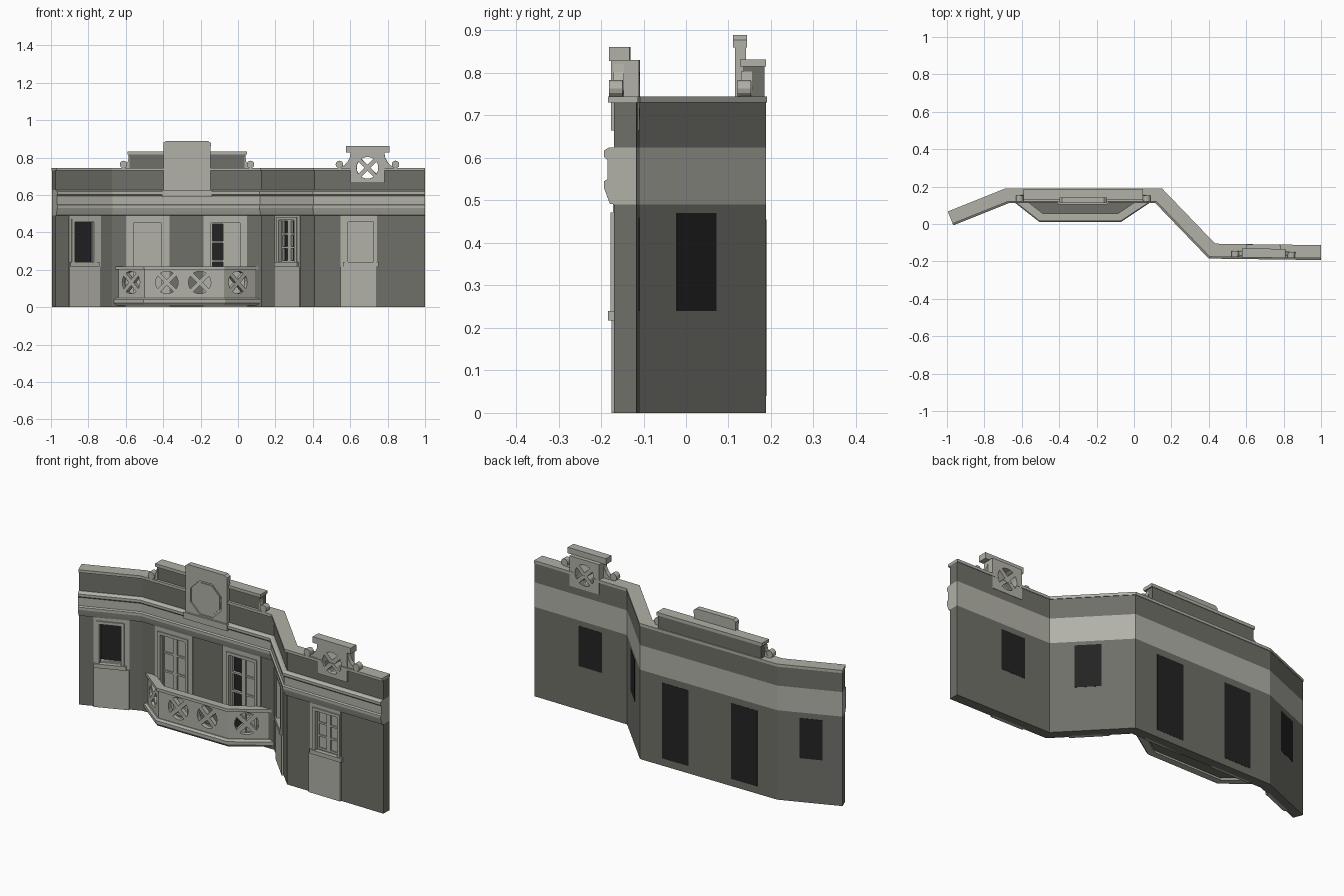
import bpy, bmesh, math
from mathutils import Vector

cube = bpy.data.objects.get("Cube")
if cube:
    bpy.data.objects.remove(cube)


def material(name, color):
    m = bpy.data.materials.new(name)
    m.use_nodes = True
    m.diffuse_color = (*color, 1)
    m.node_tree.nodes["Principled BSDF"].inputs["Base Color"].default_value = (*color, 1)
    return m


LIGHT = material("pale stone", (0.44, 0.44, 0.39))
DARK = material("dark plaster", (0.16, 0.16, 0.14))
GLASS = material("black glass", (0.017, 0.017, 0.017))


def finish(name, bm, mat):
    bmesh.ops.recalc_face_normals(bm, faces=bm.faces)
    me = bpy.data.meshes.new(name)
    bm.to_mesh(me)
    bm.free()
    me.materials.append(mat)
    ob = bpy.data.objects.new(name, me)
    bpy.context.collection.objects.link(ob)
    return ob


def loft(bm, rings):
    """Skin closed rings of points and cap both ends."""
    vs = [[bm.verts.new(p) for p in r] for r in rings]
    n = len(vs[0])
    for a, b in zip(vs, vs[1:]):
        for i in range(n):
            bm.faces.new((a[i], a[(i + 1) % n], b[(i + 1) % n], b[i]))
    bm.faces.new(vs[0])
    bm.faces.new(vs[-1])


class Path:
    """Plan line running left to right; depth is measured inward from it."""

    def __init__(self, pts):
        self.p = [Vector(q) for q in pts]
        self.dir = [(b - a).normalized() for a, b in zip(self.p, self.p[1:])]
        self.nor = [Vector((-d.y, d.x)) for d in self.dir]

    def offset(self, i, d):
        a, b = self.nor[max(i - 1, 0)], self.nor[min(i, len(self.nor) - 1)]
        return self.p[i] + (a + b) * d / (1 + a.dot(b))

    def sweep(self, name, profile, mat):
        bm = bmesh.new()
        loft(bm, [[(*self.offset(i, d), z) for d, z in profile] for i in range(len(self.p))])
        return finish(name, bm, mat)

    def strip(self, name, d0, d1, z0, z1, mat):
        return self.sweep(name, [(d0, z0), (d1, z0), (d1, z1), (d0, z1)], mat)

    def prism(self, name, s, cx, polys, d0, d1, mat):
        """Extrude (along, height) outlines through segment s, from world x = cx."""
        bm = bmesh.new()
        u0 = (cx - self.p[s].x) / self.dir[s].x
        for poly in polys:
            loft(bm, [[(*(self.p[s] + self.dir[s] * (u0 + u) + self.nor[s] * d), z)
                       for u, z in poly] for d in (d0, d1)])
        return finish(name, bm, mat)

    def box(self, name, s, x0, x1, d0, d1, z0, z1, mat):
        w = (x1 - x0) / self.dir[s].x
        return self.prism(name, s, x0, [[(0, z0), (w, z0), (w, z1), (0, z1)]], d0, d1, mat)


def cut(cutter, *targets):
    for t in targets:
        mod = t.modifiers.new("cut", "BOOLEAN")
        mod.operation, mod.solver, mod.object = "DIFFERENCE", "EXACT", cutter
        bpy.context.view_layer.objects.active = t
        bpy.ops.object.modifier_apply(modifier=mod.name)
    bpy.data.objects.remove(cutter)


def circle(r, z, n=16, u=0, turn=0.0):
    return [(u + r * math.cos(turn + 2 * math.pi * k / n),
             z + r * math.sin(turn + 2 * math.pi * k / n)) for k in range(n)]


def rosette(r, z):
    """Four wedge openings that leave a diagonal cross."""
    polys = []
    for k in range(4):
        a = k * math.pi / 2
        poly = [(0.016 * math.cos(a), z + 0.016 * math.sin(a))]
        for t in (-0.6, -0.3, 0, 0.3, 0.6):
            poly.append((r * math.cos(a + t), z + r * math.sin(a + t)))
        polys.append(poly)
    return polys


# Main folded wall: plaster, frieze, attic and coping
wall = Path([(-0.975, 0.015), (-0.675, 0.135), (0.125, 0.135), (0.41, -0.161), (1, -0.169)])
T = 0.053
lower = wall.strip("lower_wall", 0, T, 0, 0.49, DARK)
wall.strip("frieze", 0, T, 0.49, 0.625, LIGHT)
attic = wall.strip("attic", 0, T, 0.625, 0.732, DARK)
coping = wall.strip("coping", -0.014, T + 0.003, 0.73, 0.745, LIGHT)
wall.sweep("cornice", [(0.005, 0.49), (-0.01, 0.492), (-0.017, 0.51), (-0.024, 0.53),
                       (-0.024, 0.545), (-0.016, 0.55), (-0.016, 0.595), (-0.024, 0.603),
                       (-0.024, 0.617), (-0.012, 0.625), (0.005, 0.625)], LIGHT)


def opening(name, s, col, x0, x1, z0, z1, leaves, rows):
    """Pale bay with a framed opening; leaves holds True for a blind leaf."""
    bay = wall.box(name + "_bay", s, *col, -0.006, 0.01, 0, 0.49, LIGHT)
    cut(wall.box("cutter", s, x0, x1, -0.1, 0.1, z0, z1, LIGHT), lower, bay)
    wall.box(name + "_glass", s, x0, x1, 0.045, T + 0.001, z0, z1, GLASS)
    f = 0.012 * wall.dir[s].x
    for side, a, b in (("left", x1 - f / 3, x1 + f), ("right", x0 - f, x0 + f / 3)):
        wall.box(f"{name}_{side}_jamb", s, a, b, -0.012, 0.02, z0, z1 + 0.012, LIGHT)
    wall.box(name + "_lintel", s, x0, x1, -0.012, 0.02, z1 - 0.004, z1 + 0.012, LIGHT)
    if z0 > 0.1:
        wall.box(name + "_sill", s, x0 - 2 * f, x1 + 2 * f, -0.018, 0.045, z0 - 0.022, z0, LIGHT)
        wall.box(name + "_apron", s, *col, -0.01, 0.01, 0, z0 - 0.022, LIGHT)
    w = (x1 - x0) / max(len(leaves), 1)
    for k, blind in enumerate(leaves):
        a, b = x0 + k * w, x0 + (k + 1) * w
        if blind:
            wall.box(f"{name}_leaf_{k}", s, a, b, 0.018, 0.028, z0, z1, LIGHT)
        for e in (a, b - f):
            wall.box(f"{name}_stile_{k}", s, e, e + f, 0.01, 0.028, z0, z1, LIGHT)
        for r in range(rows + 1):
            z = z0 + (z1 - z0 - 0.01) * r / rows
            wall.box(f"{name}_rail_{k}", s, a, b, 0.012, 0.028, z, z + 0.01, LIGHT)


opening("right_window", 0, (-0.905, -0.735), -0.88, -0.77, 0.24, 0.46, [], 1)
opening("right_door", 1, (-0.6, -0.366), -0.564, -0.404, 0.04, 0.455, [True, True], 4)
opening("left_door", 1, (-0.185, 0.047), -0.148, 0.014, 0.04, 0.455, [False, True], 4)
opening("angled_window", 2, (0.2, 0.335), 0.222, 0.312, 0.24, 0.47, [False, False], 3)
opening("left_window", 3, (0.548, 0.742), 0.585, 0.728, 0.24, 0.46, [True, True], 3)


def scrolls(name, s, cx, half, z, h, w):
    """Mirrored curved brackets, each ending in a small roll."""
    for sign, side in ((1, "left"), (-1, "right")):
        curve = [(sign * (half + w * (1 - math.sin(t))), z + h * (1 - math.cos(t)))
                 for t in (k * math.pi / 10 for k in range(6))]
        poly = [(sign * (half - 0.005), z)] + curve + [(sign * (half - 0.005), z + h)]
        wall.prism(f"{name}_{side}_bracket", s, cx, [poly], -0.005, 0.02, LIGHT)
        roll = circle(0.02, z + 0.02, 12, sign * (half + w - 0.02))
        wall.prism(f"{name}_{side}_roll", s, cx, [roll], -0.014, 0.018, LIGHT)


# Stepped centre parapet with octagonal plaque
wall.box("parapet", 1, -0.585, 0.04, 0, T - 0.003, 0.73, 0.82, DARK)
wall.box("parapet_coping", 1, -0.592, 0.047, -0.008, T, 0.815, 0.832, LIGHT)
scrolls("parapet", 1, -0.2725, 0.3125, 0.743, 0.06, 0.047)
plaque = wall.box("plaque", 1, -0.398, -0.147, -0.02, 0.006, 0.62, 0.875, LIGHT)
cut(wall.prism("cutter", 1, -0.275, [circle(0.1, 0.725, 8, 0, math.pi / 8)],
               -0.05, -0.012, LIGHT), plaque)
wall.prism("plaque_field", 1, -0.275, [circle(0.088, 0.725, 8, 0, math.pi / 8)],
           -0.017, -0.005, LIGHT)
wall.prism("plaque_cap", 1, -0.2725, [[(-0.127, 0.86), (0.127, 0.86), (0.127, 0.878),
           (0.112, 0.889), (-0.112, 0.889), (-0.127, 0.878)]], -0.024, 0.008, LIGHT)
wall.box("plaque_sill", 1, -0.405, -0.14, -0.03, 0.005, 0.59, 0.625, LIGHT)

# Pierced crest on the left wing
crest = wall.box("crest", 3, 0.602, 0.783, -0.01, T + 0.002, 0.665, 0.83, LIGHT)
wall.box("crest_cap", 3, 0.577, 0.81, -0.015, 0.033, 0.828, 0.861, LIGHT)
cut(wall.prism("cutter", 3, 0.692, rosette(0.058, 0.745), -0.1, 0.1, LIGHT),
    crest, attic, coping)
scrolls("crest", 3, 0.692, 0.09, 0.743, 0.085, 0.08)

# Balcony with pierced parapet
balcony = Path([(-0.659, 0.15), (-0.5, 0.025), (-0.075, 0.025), (0.113, 0.15)])
panel = balcony.strip("balcony_panel", 0, 0.025, 0.045, 0.203, LIGHT)
balcony.strip("balcony_rail", -0.01, 0.032, 0.2, 0.216, LIGHT)
balcony.sweep("balcony_base", [(-0.006, 0.01), (0.03, 0.01), (0.03, 0.05), (-0.006, 0.05),
                               (-0.015, 0.04), (-0.015, 0.022)], LIGHT)
bm = bmesh.new()
loft(bm, [[(*balcony.offset(i, 0.015), z) for i in range(4)] for z in (0.02, 0.035)])
finish("balcony_floor", bm, DARK)
for seg, x in ((0, -0.572), (1, -0.38), (1, -0.205), (2, 0.0)):
    cut(balcony.prism("cutter", seg, x, rosette(0.06, 0.132), -0.03, 0.06, LIGHT), panel)
